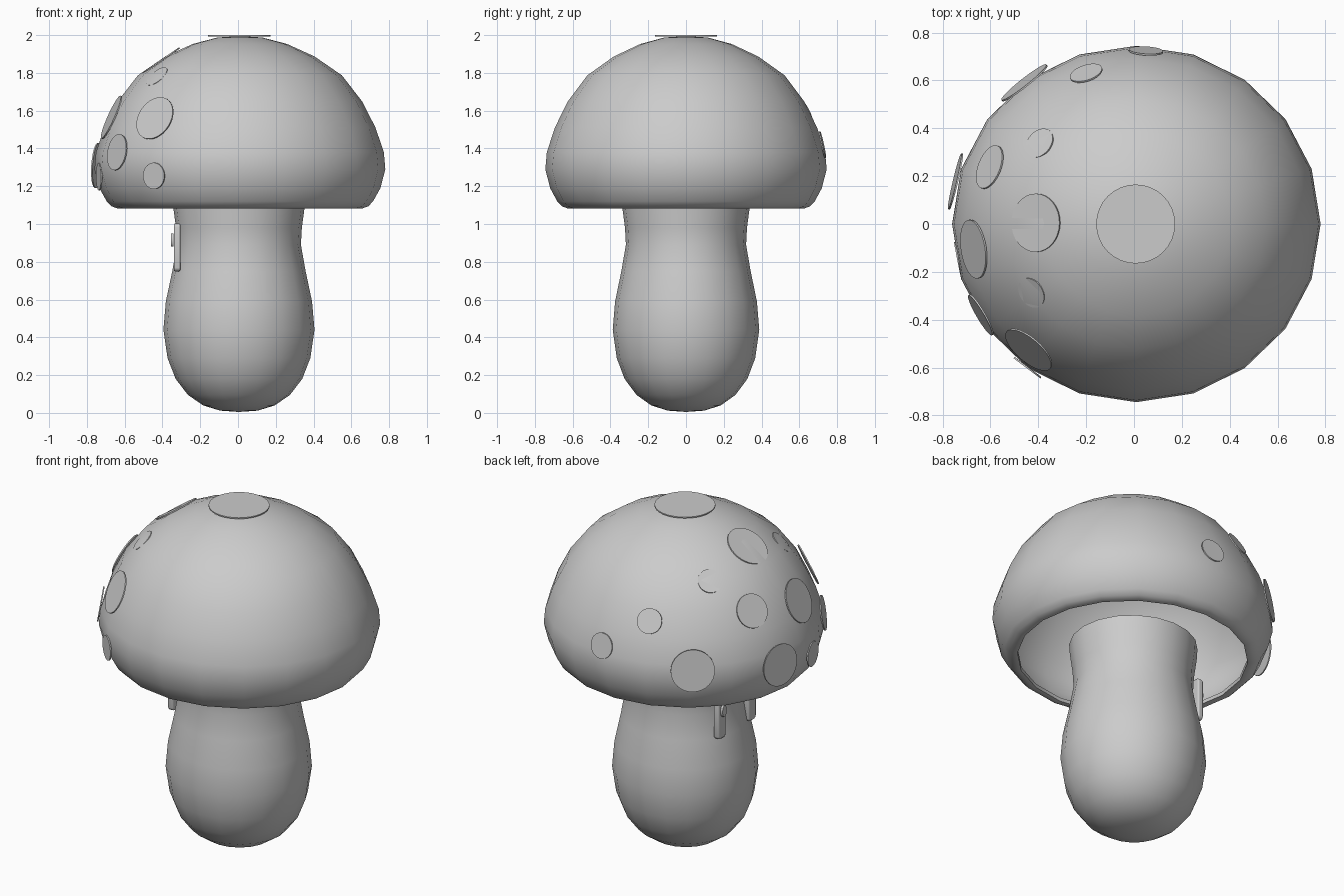
import bpy, bmesh, math
from mathutils import Vector, Matrix

if "Cube" in bpy.data.objects:
    bpy.data.objects.remove(bpy.data.objects["Cube"])


def finish(name, bm, angle=40):
    bmesh.ops.recalc_face_normals(bm, faces=bm.faces)
    me = bpy.data.meshes.new(name)
    bm.to_mesh(me)
    bm.free()
    ob = bpy.data.objects.new(name, me)
    bpy.context.collection.objects.link(ob)
    bpy.ops.object.select_all(action='DESELECT')
    ob.select_set(True)
    bpy.context.view_layer.objects.active = ob
    bpy.ops.object.shade_smooth_by_angle(angle=math.radians(angle))
    return ob


def lathe(name, profile, sides, cx, ysc):
    """Revolve (radius, z) points; first and last points lie on the axis."""
    bm = bmesh.new()
    rings = []
    for r, z in profile[1:-1]:
        rings.append([bm.verts.new((cx + r * math.cos(2 * math.pi * i / sides),
                                    ysc * r * math.sin(2 * math.pi * i / sides), z))
                      for i in range(sides)])
    a = bm.verts.new((cx, 0, profile[0][1]))
    b = bm.verts.new((cx, 0, profile[-1][1]))
    for i in range(sides):
        j = (i + 1) % sides
        bm.faces.new((a, rings[0][j], rings[0][i]))
        bm.faces.new((b, rings[-1][i], rings[-1][j]))
        for lo, hi in zip(rings, rings[1:]):
            bm.faces.new((lo[i], lo[j], hi[j], hi[i]))
    return finish(name, bm, 50)


def disc(name, pos, normal, radius, depth=0.007, scale=(1, 1, 1)):
    """Thin disc facing along normal."""
    bm = bmesh.new()
    bmesh.ops.create_cone(bm, cap_ends=True, segments=32, radius1=radius,
                          radius2=radius, depth=depth)
    rot = Vector(normal).to_track_quat('Z', 'Y').to_matrix().to_4x4()
    bm.transform(Matrix.Translation(pos) @ rot @ Matrix.Diagonal((*scale, 1)))
    return finish(name, bm)


# Stem: rounded base, pinched neck, flaring into the cap
lathe("stem", [(0, 0.005), (0.10, 0.012), (0.19, 0.04), (0.27, 0.095), (0.335, 0.18),
               (0.378, 0.29), (0.4, 0.44), (0.387, 0.59), (0.353, 0.75), (0.328, 0.89),
               (0.333, 0.98), (0.348, 1.09), (0.352, 1.155), (0, 1.157)], 20, 0.005, 0.97)

# Cap: thin hollow dome with a lip rolled inwards
outer = [(0.12, 1.987), (0.25, 1.953), (0.395, 1.887), (0.54, 1.787),
         (0.648, 1.648), (0.718, 1.51), (0.762, 1.38), (0.77, 1.29), (0.744, 1.19),
         (0.705, 1.12), (0.68, 1.094), (0.65, 1.083)]
c = Vector((0, 1.3))
inner = [tuple(Vector(p) - 0.022 * (Vector(p) - c).normalized()) for p in reversed(outer[:-1])]
lathe("cap", [(0, 1.995)] + outer + [(0.632, 1.085), (0.63, 1.105)] + inner + [(0, 1.973)],
      20, 0.01, 0.967)

# Spots scattered over the left half of the cap: x, y, z, radius
spots = [
    (0.007, 0, 1.996, 0.165),
    (-0.41, 0.005, 1.863, 0.122),
    (-0.67, -0.105, 1.565, 0.124),
    (-0.44, -0.525, 1.56, 0.12),
    (-0.428, -0.287, 1.78, 0.067),
    (-0.603, 0.238, 1.617, 0.095),
    (-0.395, 0.337, 1.777, 0.068),
    (-0.20, 0.63, 1.598, 0.07),
    (-0.458, 0.59, 1.355, 0.12),
    (-0.746, 0.178, 1.31, 0.12),
    (-0.64, -0.38, 1.38, 0.097),
    (-0.445, -0.60, 1.255, 0.07),
    (-0.735, -0.145, 1.25, 0.072),
    (0.05, 0.723, 1.42, 0.072),
]
for i, (x, y, z, r) in enumerate(spots):
    disc(f"spot_{i}", (x, y, z), (x - 0.007, y, z - 1.26), r)

# Eyes on the left side of the stem: upright rounded slabs with a small highlight
for side in (1, -1):
    bm = bmesh.new()
    hw, hh, cr = 0.037, 0.127, 0.022
    outline = []
    for k in range(24):
        t = 2 * math.pi * (k + 0.5) / 24
        cy = math.copysign(hw - cr, math.cos(t))
        cz = math.copysign(hh - cr, math.sin(t))
        outline.append((cy + cr * math.cos(t), cz + cr * math.sin(t)))
    face = bm.faces.new([bm.verts.new((-0.305, side * 0.142 + y, 0.876 + z)) for y, z in outline])
    ext = bmesh.ops.extrude_face_region(bm, geom=[face])
    top = [v for v in ext["geom"] if isinstance(v, bmesh.types.BMVert)]
    bmesh.ops.translate(bm, verts=top, vec=(-0.035, 0, 0))
    eye = finish(f"eye_{side}", bm)
    bev = eye.modifiers.new("bevel", 'BEVEL')
    bev.width = 0.008
    bev.segments = 2
    disc(f"eye_highlight_{side}", (-0.348, side * 0.142, 0.915), (-1, 0, 0), 0.035,
         0.014, (0.55, 1, 1))
